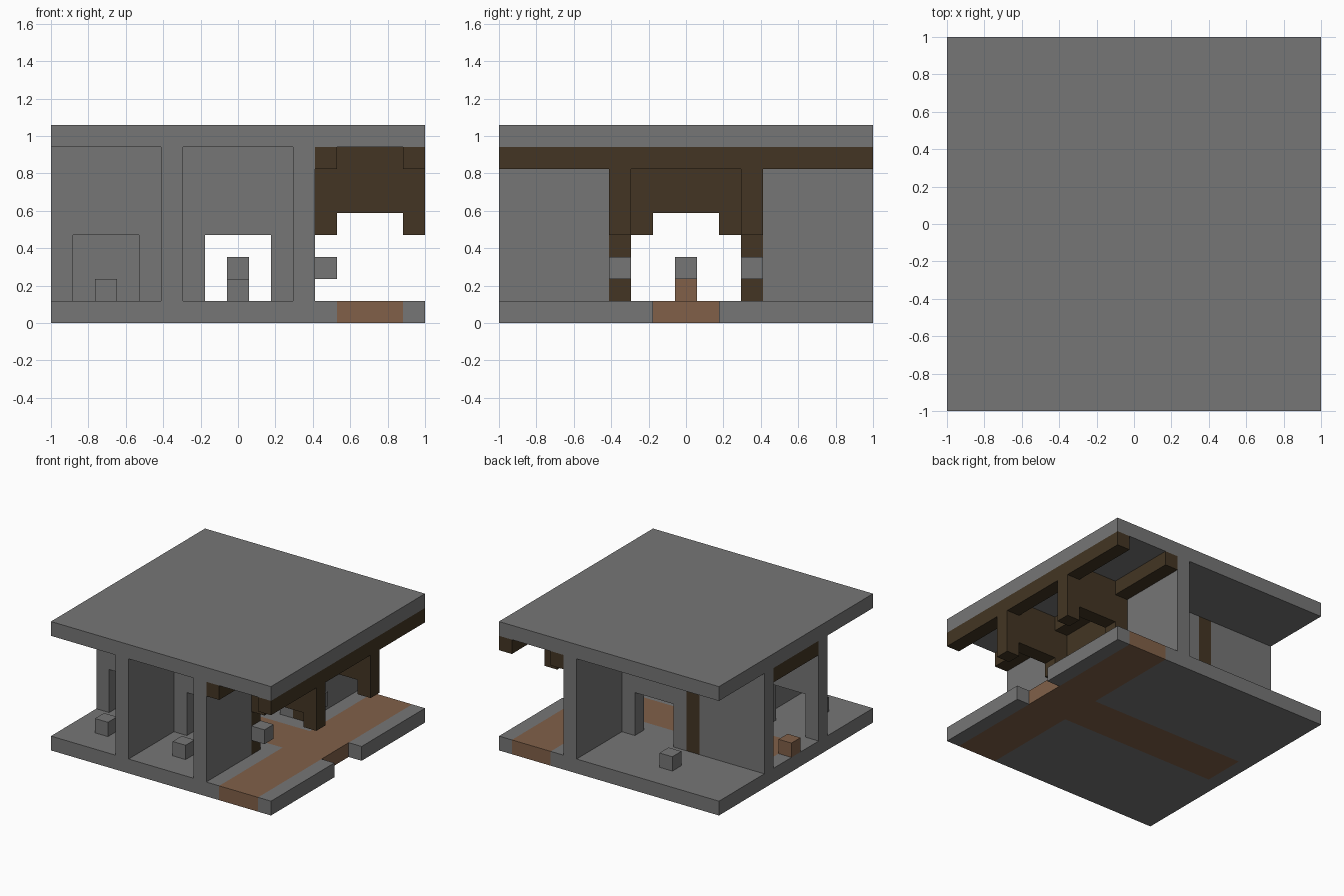
import bpy
import bmesh
from mathutils import Vector

if "Cube" in bpy.data.objects:
    bpy.data.objects.remove(bpy.data.objects["Cube"], do_unlink=True)

GRID = 17            # blocks along each side
U = 2 / GRID         # size of one block


def make_material(name, rgb):
    mat = bpy.data.materials.new(name)
    mat.use_nodes = True
    colour = (*rgb, 1)
    mat.diffuse_color = colour
    mat.node_tree.nodes["Principled BSDF"].inputs["Base Color"].default_value = colour
    return mat


STONE = make_material("grey stone", (0.18, 0.18, 0.18))
TIMBER = make_material("dark timber", (0.056, 0.036, 0.017))
EARTH = make_material("brown path", (0.22, 0.118, 0.066))


def prism(name, outline, axis, start, end, mat):
    """Extrude a block-grid outline along an axis."""
    place = {"x": lambda a, b, t: (t, a, b),
             "y": lambda a, b, t: (a, t, b),
             "z": lambda a, b, t: (a, b, t)}[axis]
    bm = bmesh.new()
    half = GRID / 2
    rings = []
    for t in (start, end):
        ring = []
        for a, b in outline:
            x, y, z = place(a, b, t)
            ring.append(bm.verts.new(Vector((x - half, y - half, z)) * U))
        rings.append(ring)
    low, high = rings
    bm.faces.new(low)
    bm.faces.new(high)
    for i in range(len(low)):
        j = (i + 1) % len(low)
        bm.faces.new((low[i], low[j], high[j], high[i]))
    bmesh.ops.recalc_face_normals(bm, faces=bm.faces)
    mesh = bpy.data.meshes.new(name)
    bm.to_mesh(mesh)
    bm.free()
    mesh.materials.append(mat)
    obj = bpy.data.objects.new(name, mesh)
    bpy.context.collection.objects.link(obj)
    return obj


def box(name, x, y, z, mat):
    outline = [(x[0], y[0]), (x[1], y[0]), (x[1], y[1]), (x[0], y[1])]
    return prism(name, outline, "z", z[0], z[1], mat)


def block(name, x, y, z, mat):
    return box(name, (x, x + 1), (y, y + 1), (z, z + 1), mat)


FLOOR, CEIL, ROOF = 1, 8, 9


def wall_with_door(name, y, x):
    """Five-block wall panel with a centred doorway."""
    outline = [(x, FLOOR), (x + 1, FLOOR), (x + 1, 4), (x + 4, 4),
               (x + 4, FLOOR), (x + 5, FLOOR), (x + 5, CEIL), (x, CEIL)]
    prism(name, outline, "y", y, y + 1, STONE)


def arch(name, axis, at, s):
    """Five-block timber arch fitted under two side beams."""
    outline = [(s, 4), (s + 1, 4), (s + 1, 5), (s + 4, 5), (s + 4, 4), (s + 5, 4),
               (s + 5, 7), (s + 4, 7), (s + 4, CEIL), (s + 1, CEIL), (s + 1, 7), (s, 7)]
    prism(name, outline, axis, at, at + 1, TIMBER)


# Floor, with a path set into it and a notch in the open side
prism("main_floor", [(0, 0), (13, 0), (13, 7), (1, 7), (1, 10), (13, 10), (13, GRID), (0, GRID)],
      "z", 0, FLOOR, STONE)
prism("path", [(13, 0), (16, 0), (16, GRID), (13, GRID), (13, 10), (1, 10), (1, 7), (13, 7)],
      "z", 0, FLOOR, EARTH)
box("front_floor_edge", (16, GRID), (0, 7), (0, FLOOR), STONE)
box("back_floor_edge", (16, GRID), (10, GRID), (0, FLOOR), STONE)

# Roof slab
box("roof", (0, GRID), (0, GRID), (CEIL, ROOF), STONE)

# Stone walls
wall_with_door("front_right_door_wall", 5, 0)
wall_with_door("front_middle_door_wall", 5, 6)
wall_with_door("back_door_wall", 11, 6)
box("back_solid_wall", (0, 5), (11, 12), (FLOOR, CEIL), STONE)
box("front_room_divider", (5, 6), (0, 5), (FLOOR, CEIL), STONE)
box("front_corridor_wall", (11, 12), (0, 5), (FLOOR, CEIL), STONE)
box("back_corridor_wall", (11, 12), (12, GRID), (FLOOR, CEIL), STONE)

# Timber pillars where the walls meet
for x in (5, 11):
    for y in (5, 11):
        box("pillar", (x, x + 1), (y, y + 1), (FLOOR, CEIL), TIMBER)

# Ceiling beams of the corridor and the hall
for x in (12, 16):
    box("corridor_beam", (x, x + 1), (0, GRID), (7, CEIL), TIMBER)
for y in (6, 10):
    box("hall_beam", (0, 12), (y, y + 1), (7, CEIL), TIMBER)
box("hall_end_lintel", (0, 1), (7, 10), (7, CEIL), TIMBER)

# Arches between the pillars
for at in (5, 11):
    arch("corridor_arch", "y", at, 12)
    arch("hall_arch", "x", at, 6)

# Small blocks: room markers, wall blocks and the hall end step
for x, y in ((2, 2), (8, 2), (5, 14)):
    block("room_marker", x, y, FLOOR, STONE)
for y in (5, 11):
    block("pillar_bracket", 12, y, 2, STONE)
block("hall_block", 8, 8, 2, STONE)
block("hall_end_step", 0, 8, FLOOR, EARTH)
